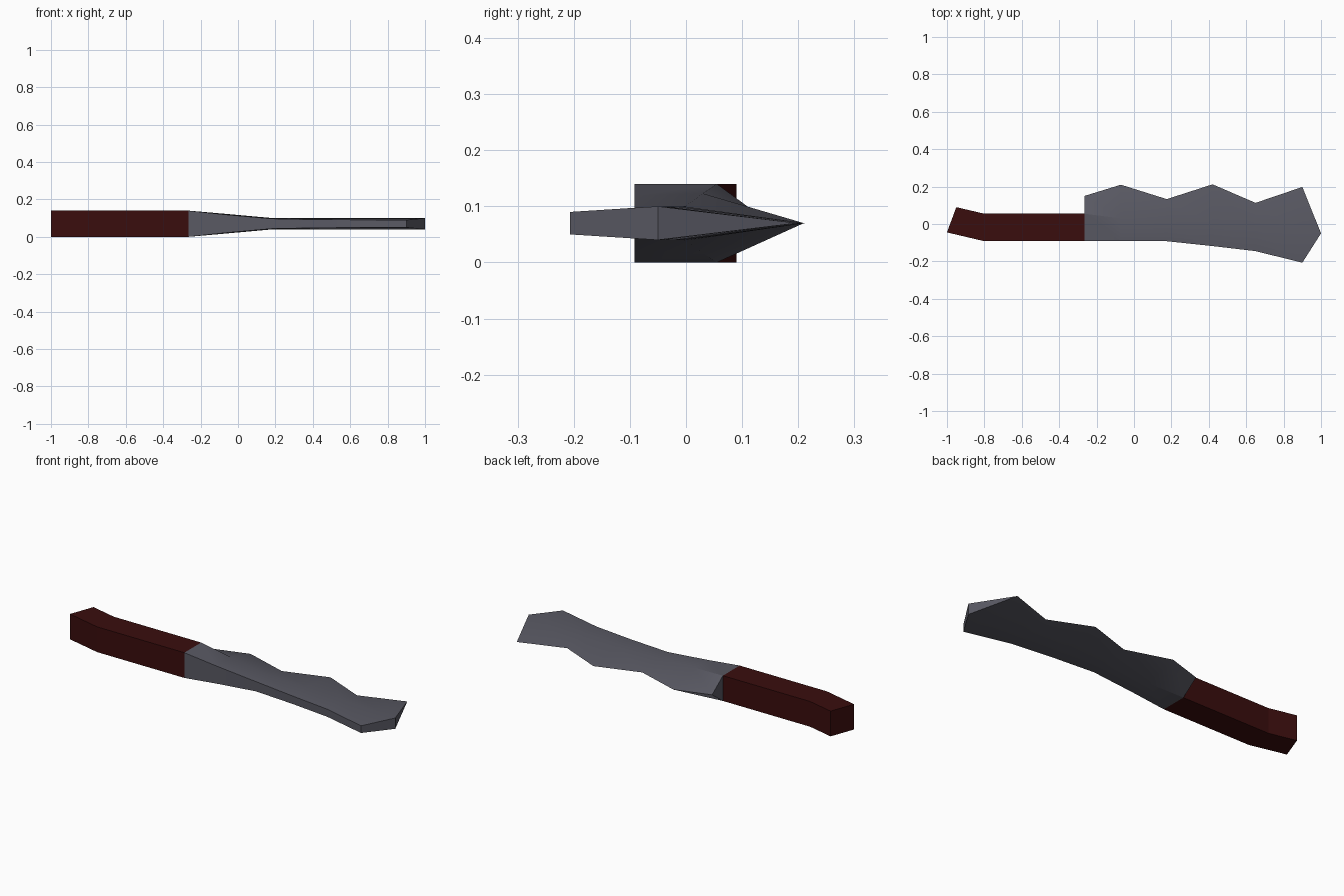
import bpy, bmesh, math

if "Cube" in bpy.data.objects:
    bpy.data.objects.remove(bpy.data.objects["Cube"])

ZC = 0.07  # mid-height of the knife lying flat


def material(name, rgb):
    m = bpy.data.materials.new(name)
    m.diffuse_color = (*rgb, 1)
    m.use_nodes = True
    m.node_tree.nodes["Principled BSDF"].inputs["Base Color"].default_value = m.diffuse_color
    return m


def finish(bm, name, mat):
    bmesh.ops.recalc_face_normals(bm, faces=bm.faces)
    me = bpy.data.meshes.new(name)
    bm.to_mesh(me)
    bm.free()
    me.materials.append(mat)
    ob = bpy.data.objects.new(name, me)
    bpy.context.collection.objects.link(ob)
    return ob


steel = material("dark_steel", (0.10, 0.10, 0.125))
wood = material("dark_red_wood", (0.042, 0.004, 0.004))

# Handle: bent outline extruded upward
outline = [(-1, -0.045), (-0.8, -0.092), (-0.265, -0.092),
           (-0.265, 0.055), (-0.8, 0.055), (-0.95, 0.09)]
bm = bmesh.new()
base = bm.faces.new([bm.verts.new((x, y, 0)) for x, y in outline])
ext = bmesh.ops.extrude_face_region(bm, geom=[base], use_keep_orig=True)
for v in ext["geom"]:
    if isinstance(v, bmesh.types.BMVert):
        v.co.z = 2 * ZC
finish(bm, "handle", wood)

# Blade: pentagon sections (spine pair, ridge pair, single cutting edge)
# x, spine y, spine half-thickness, ridge y, ridge half-thickness, edge y
stations = [
    (-0.265, -0.092, 0.070, 0.055, 0.070, 0.150),
    (-0.07, -0.092, 0.049, 0.03, 0.053, 0.210),
    (0.175, -0.092, 0.027, 0.0, 0.031, 0.133),
    (0.42, -0.118, 0.022, -0.005, 0.030, 0.212),
    (0.65, -0.145, 0.021, -0.02, 0.030, 0.113),
    (0.90, -0.207, 0.020, -0.04, 0.030, 0.198),
]
bm = bmesh.new()
rings = []
for x, sy, sh, ry, rh, ey in stations:
    pts = [(sy, -sh), (ry, -rh), (ey, 0), (ry, rh), (sy, sh)]
    rings.append([bm.verts.new((x, y, ZC + z)) for y, z in pts])
for a, b in zip(rings, rings[1:]):
    for i in range(5):
        j = (i + 1) % 5
        bm.faces.new((a[i], a[j], b[j], b[i]))
bm.faces.new(rings[0])

# Pointed blade end, closing the last section
low, high = (bm.verts.new((1.0, -0.05, ZC + h)) for h in (-0.03, 0.03))
s0, r0, e, r1, s1 = rings[-1]
for f in ((s0, r0, low), (r0, e, low), (e, r1, high), (r1, s1, high),
          (e, low, high), (s0, low, high, s1)):
    bm.faces.new(f)
blade = finish(bm, "blade", steel)
blade.data.shade_smooth()
blade.data.set_sharp_from_angle(angle=math.radians(25))
